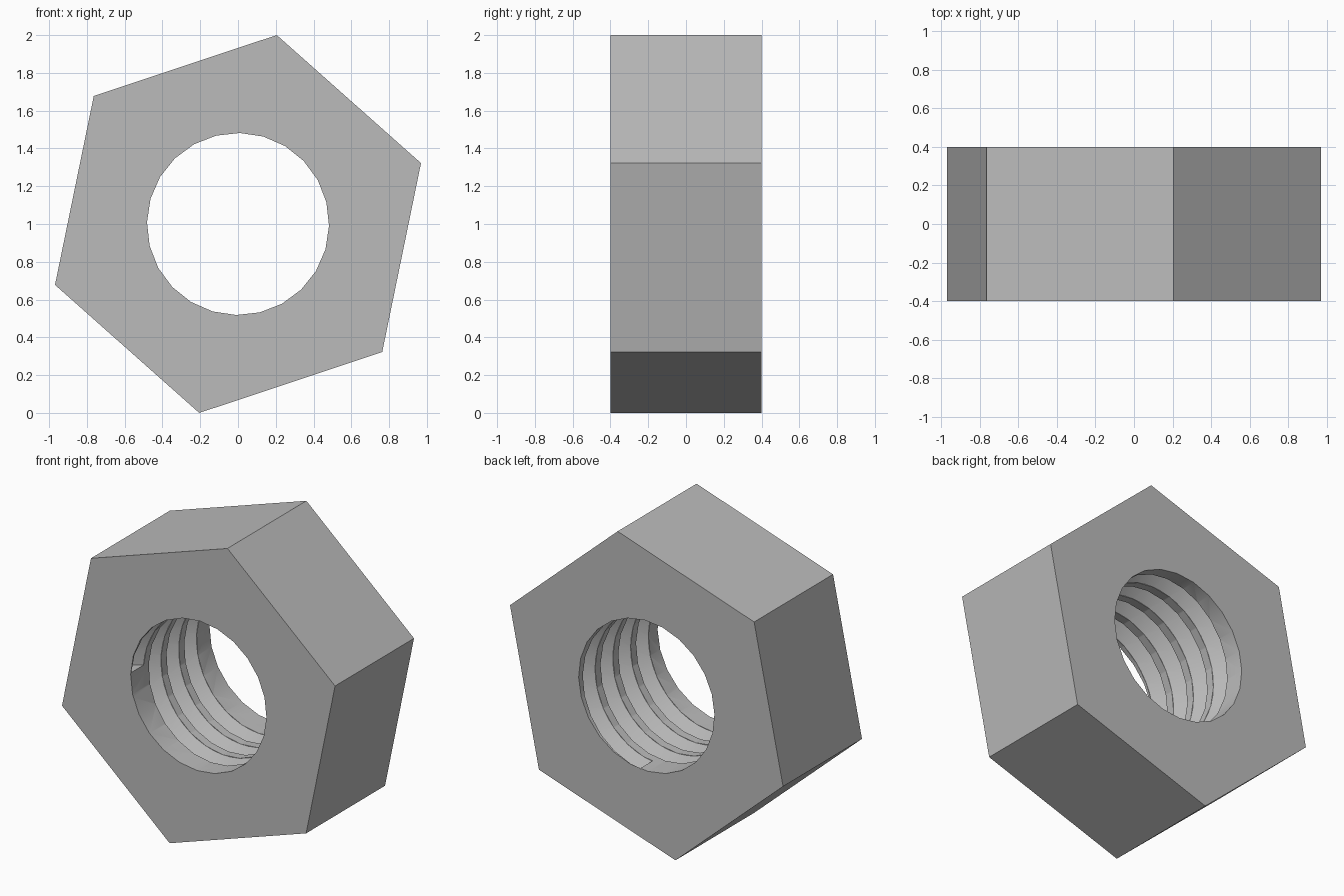
import bpy, bmesh
from math import pi, cos, sin, radians

cube = bpy.data.objects.get("Cube")
if cube:
    bpy.data.objects.remove(cube, do_unlink=True)

HALF = 0.4            # half the nut's thickness
BORE = 0.482          # bore radius
PITCH, WIDTH, DEPTH = 0.18, 0.125, 0.085
TURNS, STEPS = 3.76, 48
CENTRE = 1.0          # height of the bore axis

metal = bpy.data.materials.new("plain_grey_metal")
metal.use_nodes = True
colour = (0.5, 0.5, 0.5, 1)
metal.diffuse_color = colour
metal.node_tree.nodes["Principled BSDF"].inputs["Base Color"].default_value = colour


def polar(radius, angle, y):
    return (radius * cos(angle), y, CENTRE + radius * sin(angle))


def loft(name, rings):
    """Closed solid skinned through a list of equal-length rings."""
    bm = bmesh.new()
    loops = [[bm.verts.new(p) for p in ring] for ring in rings]
    n = len(loops[0])
    for a, b in zip(loops, loops[1:]):
        for i in range(n):
            j = (i + 1) % n
            bm.faces.new((a[i], a[j], b[j], b[i]))
    bm.faces.new(loops[0])
    bm.faces.new(loops[-1])
    bmesh.ops.recalc_face_normals(bm, faces=bm.faces)
    mesh = bpy.data.meshes.new(name)
    bm.to_mesh(mesh)
    bm.free()
    mesh.materials.append(metal)
    obj = bpy.data.objects.new(name, mesh)
    bpy.context.collection.objects.link(obj)
    return obj


def prism(name, sides, radius, phase, half):
    return loft(name, [[polar(radius, phase + 2 * pi * i / sides, y)
                        for i in range(sides)] for y in (-half, half)])


def groove_ring(t):
    """V section of the thread groove at sweep angle t."""
    y = -HALF + 0.003 + PITCH * t / (2 * pi)
    section = [(0, BORE - 0.04), (0, BORE), (WIDTH / 2, BORE + DEPTH),
               (WIDTH, BORE), (WIDTH, BORE - 0.04)]
    return [polar(r, pi - t, y + dy) for dy, r in section]


# Hexagonal body, plain bore and helical thread groove
nut = prism("hex_nut", 6, 1.021, radians(18.4), HALF)
bore = prism("bore_cutter", 24, BORE, radians(-1.2), HALF + 0.2)
count = int(TURNS * STEPS)
groove = loft("thread_cutter", [groove_ring(0.04 + 2 * pi * i / STEPS)
                                for i in range(count)])

# Cut the bore first, then the thread
bpy.context.view_layer.objects.active = nut
for cutter in (bore, groove):
    mod = nut.modifiers.new(cutter.name, 'BOOLEAN')
    mod.operation = 'DIFFERENCE'
    mod.solver = 'EXACT'
    mod.object = cutter
    bpy.ops.object.modifier_apply(modifier=mod.name)
for cutter in (bore, groove):
    bpy.data.objects.remove(cutter, do_unlink=True)

# Smooth thread walls with crisp edges
for obj in bpy.context.selected_objects:
    obj.select_set(False)
nut.select_set(True)
bpy.ops.object.shade_smooth_by_angle(angle=radians(30))
